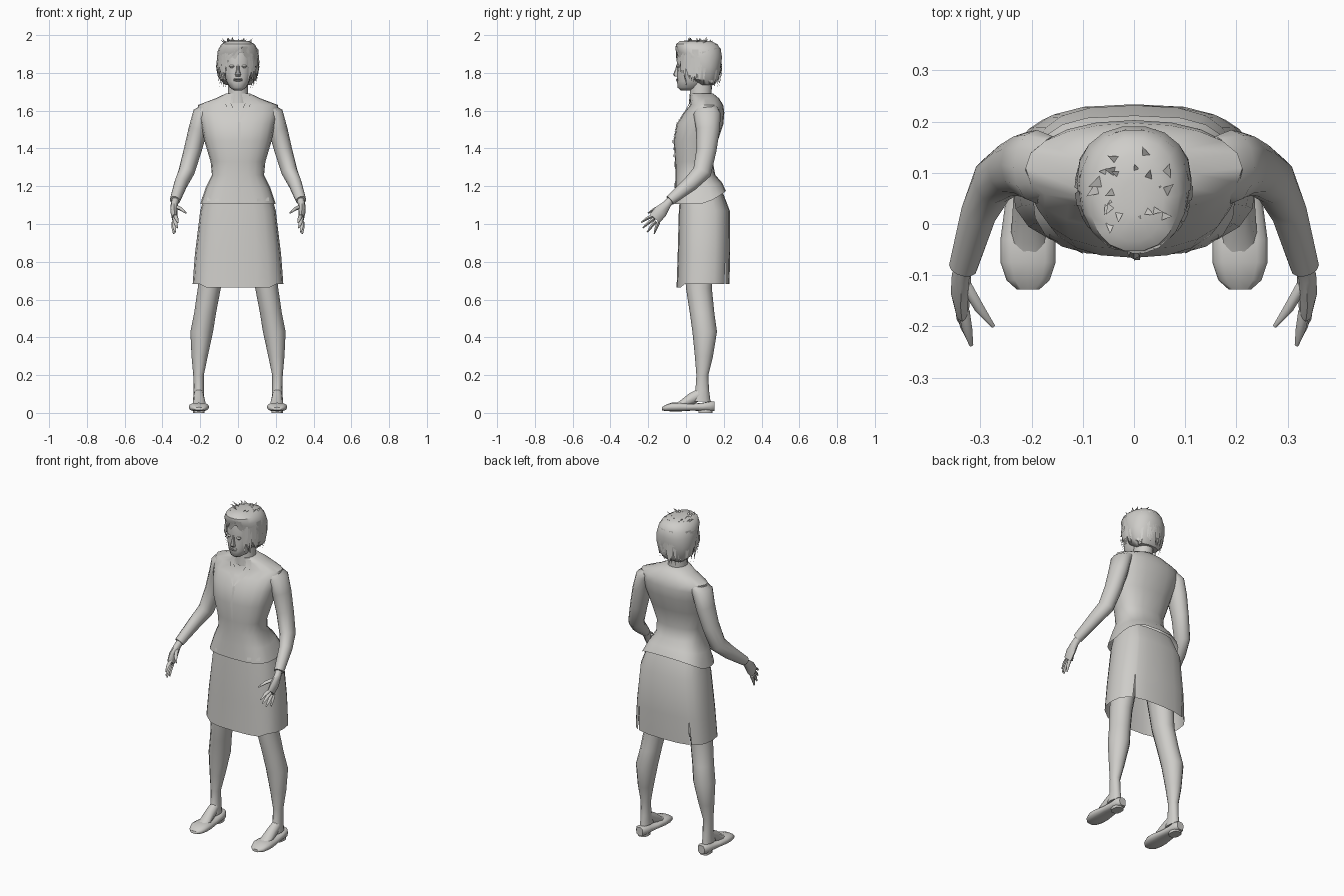
import bpy, bmesh, math, random
from mathutils import Vector
from mathutils.bvhtree import BVHTree

if "Cube" in bpy.data.objects:
    bpy.data.objects.remove(bpy.data.objects["Cube"])

random.seed(4)
mat = bpy.data.materials.new("warm light grey")
mat.diffuse_color = (0.62, 0.61, 0.585, 1)
mat.use_nodes = True
mat.node_tree.nodes["Principled BSDF"].inputs["Base Color"].default_value = mat.diffuse_color


def make(name, bm, angle=40):
    bmesh.ops.remove_doubles(bm, verts=bm.verts, dist=0.0004)
    bmesh.ops.recalc_face_normals(bm, faces=bm.faces)
    me = bpy.data.meshes.new(name)
    bm.to_mesh(me)
    bm.free()
    ob = bpy.data.objects.new(name, me)
    bpy.context.collection.objects.link(ob)
    me.materials.append(mat)
    bpy.ops.object.select_all(action='DESELECT')
    ob.select_set(True)
    bpy.context.view_layer.objects.active = ob
    bpy.ops.object.shade_smooth_by_angle(angle=math.radians(angle))
    return ob


def loft(bm, rings, cap_start=True, cap_end=True, skip=()):
    """Bridge equal-sized closed rings; skip holds (row, column) gaps."""
    rows = [[bm.verts.new(p) for p in r] for r in rings]
    n = len(rows[0])
    for j in range(len(rows) - 1):
        for i in range(n):
            if (j, i) not in skip:
                k = (i + 1) % n
                bm.faces.new((rows[j][i], rows[j][k], rows[j + 1][k], rows[j + 1][i]))
    if cap_start:
        bm.faces.new(rows[0])
    if cap_end:
        bm.faces.new(rows[-1])


def spow(v, p):
    return math.copysign(abs(v) ** p, v)


def level(z, hw, yf, yb, p=0.85, cx=0, angles=None, n=20, tilt=0):
    """Horizontal rounded ring between front yf and back yb."""
    angles = angles or [math.tau * i / n for i in range(n)]
    cy, hy = (yf + yb) / 2, (yb - yf) / 2
    return [(cx + hw * spow(math.cos(a), p), cy + hy * spow(math.sin(a), p),
             z + tilt * max(0, math.sin(a))) for a in angles]


def tube(bm, path, n=10, side=1):
    """Rings square to a path of (x, y, z, radius across, radius along)."""
    pts = [Vector(q[:3]) for q in path]
    rings = []
    for i, q in enumerate(path):
        t = (pts[min(i + 1, len(pts) - 1)] - pts[max(i - 1, 0)]).normalized()
        u = Vector((1, 0, 0))
        u = (u - t * u.dot(t)).normalized()
        v = t.cross(u)
        ring = [pts[i] + u * q[3] * math.cos(math.tau * k / n)
                + v * q[4] * math.sin(math.tau * k / n) for k in range(n)]
        rings.append([(p.x * side, p.y, p.z) for p in ring])
    loft(bm, rings)


def plates(name, faces):
    bm = bmesh.new()
    for f in faces:
        bm.faces.new([bm.verts.new(p) for p in f])
    return make(name, bm)


def lay_on(trees, outline, gap=.004):
    """Drop an (x, z) outline onto the front of the given surfaces."""
    out = []
    for x, z in outline:
        hits = [t.ray_cast(Vector((x, -1, z)), Vector((0, 1, 0)))[0] for t in trees]
        ys = [h.y for h in hits if h]
        out.append((x, (min(ys) if ys else 0) - gap, z))
    return out


# Jacket body
bm = bmesh.new()
loft(bm, [level(1.105, .20, -.062, .212, .66, tilt=.07),
          level(1.19, .172, -.058, .19, .75, tilt=.03),
          level(1.26, .138, -.056, .155, .8),
          level(1.33, .145, -.058, .142, .85),
          level(1.44, .178, -.066, .168, .85),
          level(1.53, .196, -.050, .198, .85),
          level(1.59, .212, -.010, .203, .9),
          level(1.63, .212, .022, .197, .95),
          level(1.665, .118, .022, .175),
          level(1.69, .066, .022, .145)], cap_start=False)
body = BVHTree.FromBMesh(bm)
make("jacket", bm, 50)

# Lapels, front edge and pocket flaps
trim = []
for s in (-1, 1):
    for part in ([(.035, 1.682), (.062, 1.682), (.07, 1.645), (.04, 1.645)],
                 [(.04, 1.645), (.07, 1.645), (.055, 1.6), (.02, 1.6)],
                 [(.02, 1.6), (.055, 1.6), (.002, 1.535)],
                 [(.10, 1.135), (.165, 1.14), (.165, 1.122), (.10, 1.118)]):
        trim.append(lay_on([body], [(s * x, z) for x, z in part]))
edge = [1.54, 1.44, 1.33, 1.26, 1.19, 1.107]
for z0, z1 in zip(edge, edge[1:]):
    trim.append(lay_on([body], [(0, z0), (.012, z0), (.012, z1), (0, z1)], .005))
plates("jacket_trim", trim)

# Skirt with two slits at the back
angles = [math.tau * i / 20 for i in range(20)]
gaps = []
for c in (math.radians(50), math.radians(130)):
    angles += [c - .035, c + .035]
    gaps.append(c - .035)
angles.sort()
cols = [angles.index(g) for g in gaps]
rings = []
for z, hw, yf, yb in ((.675, .24, -.05, .23), (.84, .228, -.044, .234),
                      (1.07, .20, -.038, .232), (1.18, .168, -.03, .19)):
    ang = list(angles)
    if z > .8:  # slits close above the hem row
        for c in cols:
            ang[c] = ang[c + 1] = (angles[c] + angles[c + 1]) / 2
    rings.append(level(z, hw, yf, yb, .72, angles=ang))
rings[0] = [(x, y, z - .012 if y < -.03 else z + .008) for x, y, z in rings[0]]
bm = bmesh.new()
loft(bm, rings, False, True, {(0, c) for c in cols})
make("skirt", bm, 50)

for s, tag in ((-1, "left"), (1, "right")):
    # Sleeve
    bm = bmesh.new()
    tube(bm, [(.16, .112, 1.61, .035, .06), (.19, .112, 1.583, .05, .072),
              (.212, .116, 1.50, .05, .063), (.24, .108, 1.39, .047, .053),
              (.273, .085, 1.275, .043, .05), (.302, .025, 1.215, .036, .041),
              (.334, -.085, 1.125, .028, .027)], 12, s)
    make("sleeve_" + tag, bm, 60)

    # Hand with splayed fingers and thumb
    bm = bmesh.new()
    tube(bm, [(.33, -.078, 1.13, .02, .02), (.337, -.10, 1.105, .019, .022),
              (.339, -.135, 1.065, .019, .036), (.336, -.165, 1.03, .014, .034)], 8, s)
    for base, mid, tip in (((.332, -.17, 1.045), (.326, -.205, 1.03), (.318, -.237, 1.008)),
                           ((.336, -.168, 1.03), (.330, -.20, 1.005), (.322, -.228, .98)),
                           ((.338, -.16, 1.015), (.337, -.185, .985), (.332, -.205, .957)),
                           ((.340, -.145, 1.01), (.342, -.158, .98), (.340, -.168, .948)),
                           ((.328, -.12, 1.09), (.302, -.165, 1.08), (.275, -.20, 1.058))):
        tube(bm, [base + (.011, .011), mid + (.010, .009), tip + (.004, .004)], 6, s)
    make("hand_" + tag, bm, 60)

    # Leg
    bm = bmesh.new()
    loft(bm, [level(z, hw, yf, yb, 1, s * cx, n=12) for z, cx, hw, yf, yb in (
        (.06, .208, .030, .025, .13), (.12, .208, .027, .050, .122),
        (.20, .209, .028, .055, .118), (.30, .203, .043, .047, .143),
        (.43, .192, .060, .034, .164), (.53, .174, .058, .020, .150),
        (.66, .152, .061, 0, .137), (.95, .115, .075, -.02, .16))])
    make("leg_" + tag, bm, 60)

    # Foot
    bm = bmesh.new()
    tube(bm, [(.208, .085, .105, .026, .032), (.207, .03, .075, .03, .032),
              (.205, -.03, .042, .036, .02), (.205, -.085, .03, .036, .012)], 10, s)
    make("foot_" + tag, bm, 60)

    # Flat shoe with a low heel
    bm = bmesh.new()
    rings = []
    for y, hw, z0, z1 in ((-.128, .022, .014, .03), (-.11, .042, .01, .042),
                          (-.075, .054, .008, .054), (-.03, .054, .008, .054),
                          (.03, .046, .012, .048), (.09, .038, .01, .054),
                          (.13, .036, .008, .062), (.15, .022, .01, .06)):
        rings.append([(s * (.207 + hw * spow(math.cos(a), .7)), y,
                       (z0 + z1) / 2 + (z1 - z0) / 2 * spow(math.sin(a), .8))
                      for a in [math.tau * k / 12 for k in range(12)]])
    loft(bm, rings)
    loft(bm, [level(z, .03, .065, .142, .8, s * .207, n=10) for z in (0, .02)])
    make("shoe_" + tag, bm, 45)

# Neck
bm = bmesh.new()
loft(bm, [level(1.64, .06, .015, .14, 1), level(1.69, .054, .02, .135, 1),
          level(1.77, .052, .02, .14, 1)])
make("neck", bm)

# Face
bm = bmesh.new()
loft(bm, [level(z, hw, yf, yb, .9, n=16) for z, hw, yf, yb in (
    (1.708, .022, -.028, .04), (1.722, .043, -.045, .075), (1.755, .062, -.047, .10),
    (1.80, .073, -.048, .12), (1.835, .077, -.046, .13), (1.87, .077, -.05, .13),
    (1.93, .068, -.04, .12))])
face = BVHTree.FromBMesh(bm)
make("face", bm, 60)

# Nose, lips, eyes
bm = bmesh.new()
loft(bm, [level(1.782, .014, -.060, -.03, 1, n=8), level(1.792, .015, -.069, -.03, 1, n=8),
          level(1.815, .009, -.058, -.03, 1, n=8), level(1.845, .007, -.05, -.03, 1, n=8)])
make("nose", bm)
bm = bmesh.new()
for z in (1.759, 1.767):
    loft(bm, [level(z + d, .025 * w, -.047 - .006 * w, -.035, 1, n=10)
              for d, w in ((-.004, .5), (0, 1), (.004, .6))])
make("lips", bm)
bm = bmesh.new()
for s in (-1, 1):
    loft(bm, [level(1.835 + d, .015 * w, -.043 - .008 * w, -.03, 1, s * .033, n=8)
              for d, w in ((-.008, .4), (0, 1), (.008, .5))])
make("eyes", bm)

# Hair mass
bm = bmesh.new()
hair = [(1.735, .065, .075, .15), (1.765, .098, .025, .172), (1.83, .112, -.005, .187),
        (1.885, .112, -.03, .192), (1.925, .104, -.055, .185), (1.952, .088, -.054, .168),
        (1.968, .058, -.035, .135), (1.973, .02, .02, .09)]
loft(bm, [level(z, hw, yf, yb, .9, n=18) for z, hw, yf, yb in hair])
mass = BVHTree.FromBMesh(bm)
make("hair", bm, 35)


def on_head(ang, z, k):
    return (.112 * k * math.cos(ang), .07 + .12 * k * math.sin(ang), z)


# Hair locks round the sides and back, and short tufts on top
locks = []
for i in range(52):
    a = math.radians(-56 + 292 * i / 51)
    w = random.uniform(.09, .16)
    z0, z1 = random.uniform(1.885, 1.93), random.uniform(1.715, 1.78)
    r = random.uniform(.98, 1.04)
    locks.append([on_head(a - w, z0, .96), on_head(a + w, z0, .96),
                  on_head(a + w * .7, (z0 + z1) / 2, r), on_head(a, z1, r * .86),
                  on_head(a - w * .7, (z0 + z1) / 2, r)])
for i in range(22):
    a, r = random.uniform(0, math.tau), random.uniform(.02, .07)
    x, y = r * math.cos(a), .06 + r * math.sin(a)
    dx, dy = .035 * math.cos(a + .8), .035 * math.sin(a + .8)
    locks.append([(x - dy * .4, y + dx * .4, 1.955), (x + dy * .4, y - dx * .4, 1.955),
                  (x + dx, y + dy, random.uniform(1.968, 1.992))])
plates("hair_locks", locks)

# Swept fringe from a side parting
fringe = []
for x0, x1, z1 in ((.03, -.035, 1.885), (.02, -.058, 1.855), (.01, -.068, 1.82),
                   (.03, .05, 1.89), (.035, .064, 1.85)):
    xm, zm = (x0 + x1) / 2, (z1 + 1.94) / 2
    fringe.append(lay_on([face, mass], [(x0 - .012, 1.94), (x0 + .015, 1.94),
                                        (xm + .02, zm), (x1, z1), (xm - .02, zm)], .005))
plates("fringe", fringe)
